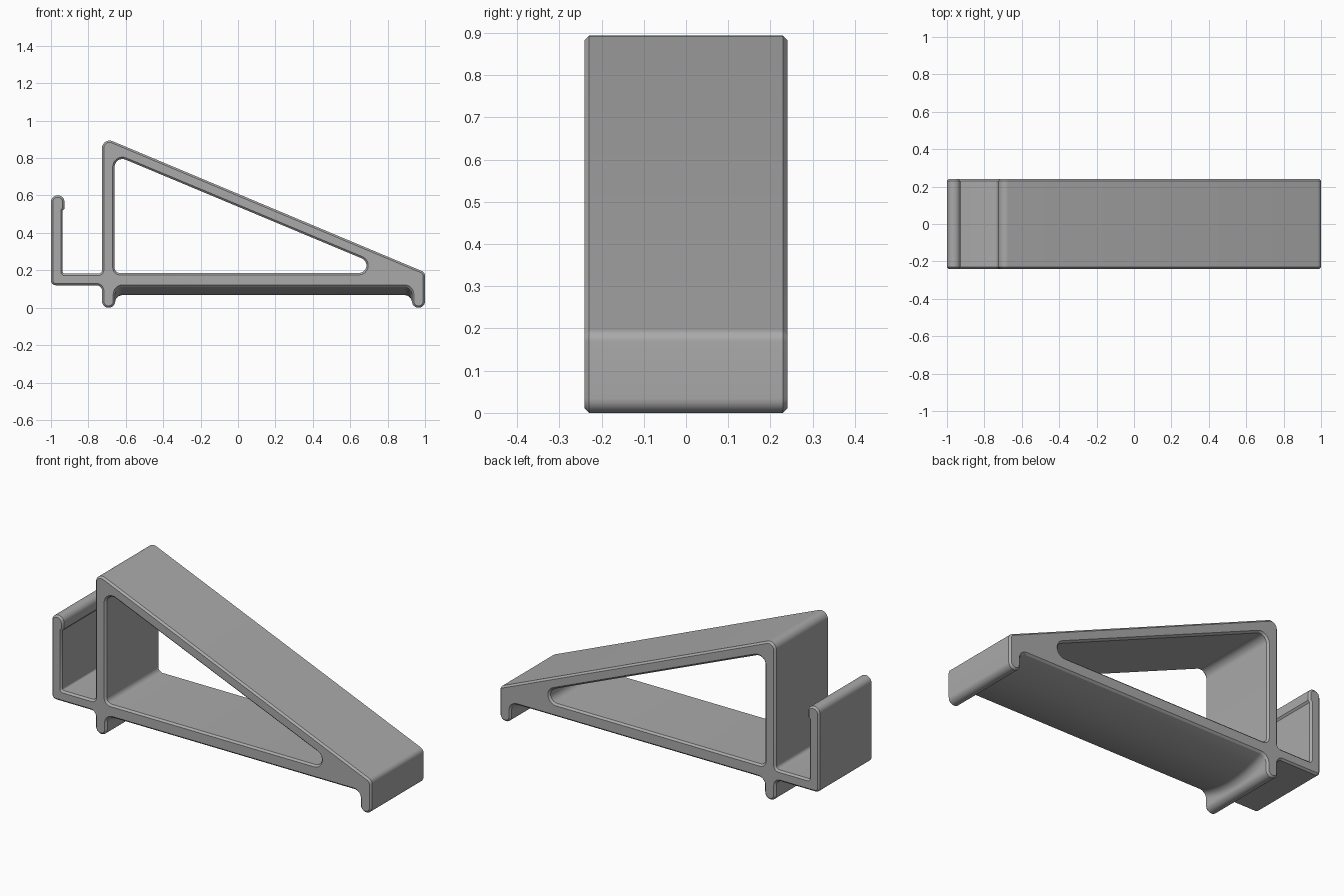
import bpy, bmesh, math
from mathutils import Vector

if "Cube" in bpy.data.objects:
    bpy.data.objects.remove(bpy.data.objects["Cube"], do_unlink=True)

HALF = 0.24       # half depth
CHAMFER = 0.01
FILLET = 0.04     # foot to underside
UNDER = 0.112     # underside height at the rims
SAG = 0.045       # drop of the bulging underside

grey = bpy.data.materials.new("plain_grey")
grey.use_nodes = True
grey.diffuse_color = (0.4, 0.4, 0.4, 1)
grey.node_tree.nodes["Principled BSDF"].inputs["Base Color"].default_value = (0.4, 0.4, 0.4, 1)


def rounded(corners, steps=8):
    """Replace each (x, z, radius) corner with a tangent arc."""
    pts = []
    for i, (x, z, r) in enumerate(corners):
        p = Vector((x, z))
        a = (Vector(corners[i - 1][:2]) - p).normalized()
        b = (Vector(corners[(i + 1) % len(corners)][:2]) - p).normalized()
        if r == 0:
            pts.append(p)
            continue
        half = a.angle(b) / 2
        centre = p + (a + b).normalized() * r / math.sin(half)
        start = p + a * r / math.tan(half) - centre
        end = p + b * r / math.tan(half) - centre
        sweep = start.angle(end)
        for k in range(steps + 1):
            t = k / steps
            pts.append(centre + (start * math.sin((1 - t) * sweep)
                                 + end * math.sin(t * sweep)) / math.sin(sweep))
    return pts


def finish(obj):
    obj.data.materials.clear()
    obj.data.materials.append(grey)
    bpy.ops.object.select_all(action='DESELECT')
    obj.select_set(True)
    bpy.context.view_layer.objects.active = obj
    bpy.ops.object.shade_smooth_by_angle(angle=math.radians(30))


# Outer profile: hook, shelf, upright, slope and two feet
outline = [
    (-1, .6, .034), (-.928, .6, .034), (-.928, .53, 0), (-.937, .52, 0),
    (-.937, .182, .01), (-.727, .182, .02), (-.727, .914, .04),
    (1, .189, .03), (1, 0, .034), (.93, 0, .034), (.93, UNDER, FILLET),
    (-.657, UNDER, FILLET), (-.657, 0, .034), (-.727, 0, .034),
    (-.727, .12, .03), (-1, .12, .025),
]
# Triangular opening
opening = [(-.66, .185, .03), (.85, .185, .041), (-.66, .816, .042)]

curve = bpy.data.curves.new("stand_profile", 'CURVE')
curve.dimensions = '2D'
curve.fill_mode = 'BOTH'
curve.extrude = HALF - CHAMFER
curve.bevel_depth = CHAMFER
curve.bevel_resolution = 0
curve.offset = -CHAMFER
for corners in (outline, opening):
    pts = rounded(corners)
    spline = curve.splines.new('POLY')
    spline.points.add(len(pts) - 1)
    for sp, p in zip(spline.points, pts):
        sp.co = (p.x, p.y, 0, 1)
    spline.use_cyclic_u = True

# Convert the profile to a mesh and stand it upright
source = bpy.data.objects.new("stand_profile", curve)
bpy.context.collection.objects.link(source)
mesh = bpy.data.meshes.new_from_object(
    source.evaluated_get(bpy.context.evaluated_depsgraph_get()))
bpy.data.objects.remove(source, do_unlink=True)
bm = bmesh.new()
bm.from_mesh(mesh)
for v in bm.verts:
    v.co = (v.co.x, -v.co.z, v.co.y)
bmesh.ops.remove_doubles(bm, verts=bm.verts, dist=1e-5)
bmesh.ops.recalc_face_normals(bm, faces=bm.faces)
bm.to_mesh(mesh)
bm.free()
stand = bpy.data.objects.new("wedge_stand", mesh)
bpy.context.collection.objects.link(stand)
finish(stand)

# Bulging underside between the feet, blended into both of them
left, right = -.657, .93
arc = [math.radians(a) for a in range(0, 91, 10)]
path = [(left + FILLET * (1 - math.cos(a)), FILLET * (1 - math.sin(a))) for a in arc]
path += [(right - (x - left), drop) for x, drop in reversed(path)]
rim = HALF - CHAMFER
rows = 24
bm = bmesh.new()
grid = []
for j in range(rows + 1):
    y = rim * (2 * j / rows - 1)
    base = UNDER - SAG * (1 - (y / rim) ** 2)
    grid.append([bm.verts.new((x, y, base - drop)) for x, drop in path])
for a, b in zip(grid, grid[1:]):
    for i in range(len(path) - 1):
        bm.faces.new((a[i], b[i], b[i + 1], a[i + 1]))
mesh = bpy.data.meshes.new("underside_bulge")
bm.to_mesh(mesh)
bm.free()
bulge = bpy.data.objects.new("underside_bulge", mesh)
bpy.context.collection.objects.link(bulge)
finish(bulge)
